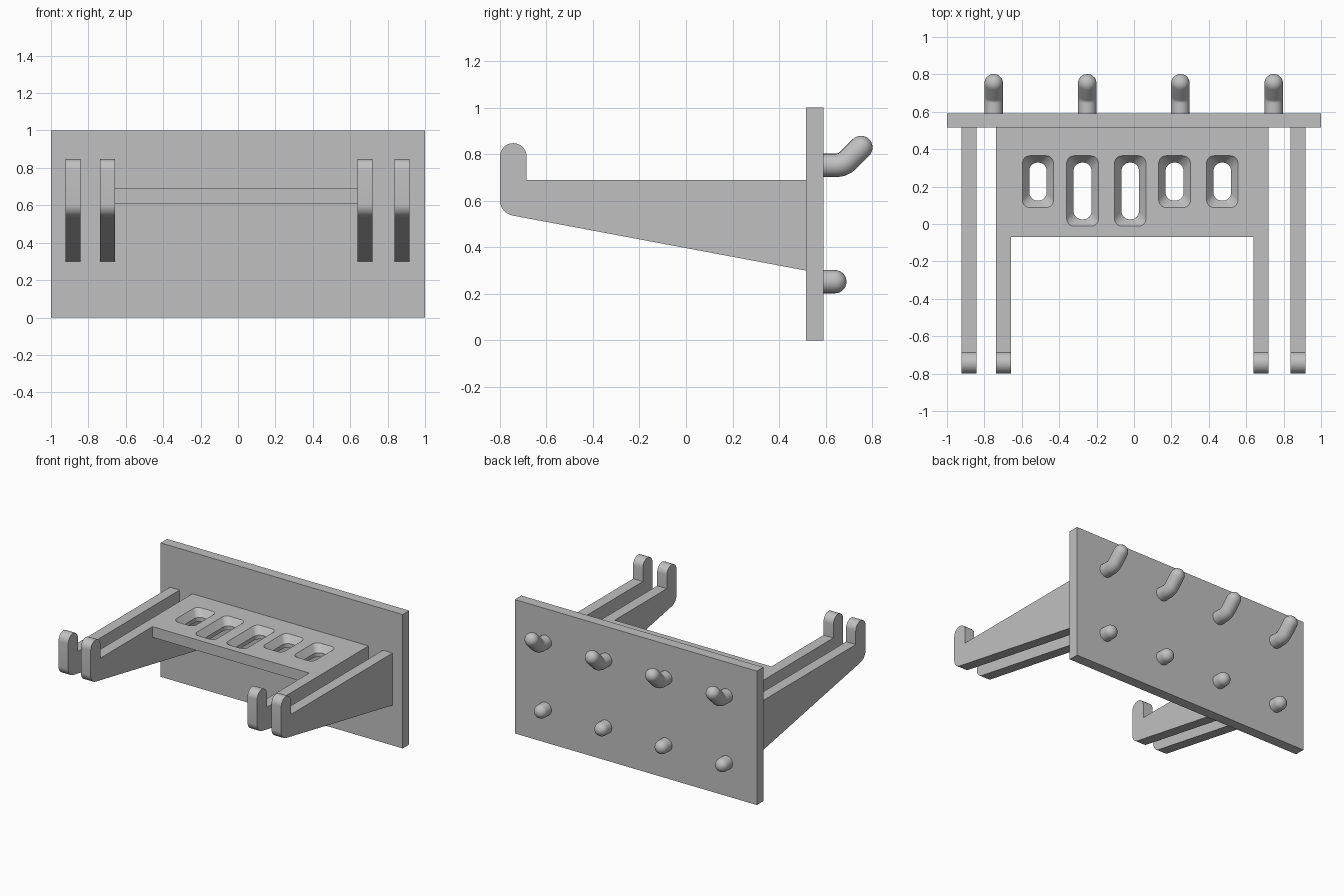
import bpy, bmesh, math
from mathutils import Vector

if "Cube" in bpy.data.objects:
    bpy.data.objects.remove(bpy.data.objects["Cube"])

grey = bpy.data.materials.new("matte_grey")
grey.diffuse_color = (0.53, 0.53, 0.53, 1)
grey.use_nodes = True
grey.node_tree.nodes["Principled BSDF"].inputs["Base Color"].default_value = grey.diffuse_color


def finish(bm, name, smooth=True):
    bmesh.ops.recalc_face_normals(bm, faces=bm.faces)
    mesh = bpy.data.meshes.new(name)
    bm.to_mesh(mesh)
    bm.free()
    mesh.materials.append(grey)
    ob = bpy.data.objects.new(name, mesh)
    bpy.context.collection.objects.link(ob)
    if smooth:
        shade(ob)
    return ob


def shade(ob):
    bpy.ops.object.select_all(action='DESELECT')
    ob.select_set(True)
    bpy.context.view_layer.objects.active = ob
    bpy.ops.object.shade_smooth_by_angle(angle=math.radians(30))


def loft(rings, name, smooth=True):
    """Skin equal-length loops of points and cap both ends."""
    bm = bmesh.new()
    loops = [[bm.verts.new(p) for p in r] for r in rings]
    n = len(loops[0])
    for a, b in zip(loops, loops[1:]):
        for i in range(n):
            j = (i + 1) % n
            bm.faces.new((a[i], a[j], b[j], b[i]))
    bm.faces.new(loops[0])
    bm.faces.new(loops[-1])
    return finish(bm, name, smooth)


def box(name, x0, x1, y0, y1, z0, z1):
    rect = [(x0, y0), (x1, y0), (x1, y1), (x0, y1)]
    return loft([[(x, y, z) for x, y in rect] for z in (z0, z1)], name, False)


def arc(cx, cy, r, a0, a1, steps):
    return [(cx + r * math.cos(math.radians(a0 + (a1 - a0) * i / steps)),
             cy + r * math.sin(math.radians(a0 + (a1 - a0) * i / steps)))
            for i in range(steps + 1)]


# Back plate
box("back_plate", -1, 1, 0.515, 0.592, 0, 1)

# Side profile of a bracket arm with upturned rounded tip (y, z)
profile = [(0.515, 0.30), (0.515, 0.69), (-0.685, 0.69)]
profile += arc(-0.7425, 0.79, 0.0575, 0, 180, 16)
profile += arc(-0.732, 0.603, 0.068, 180, 259, 10)


def arm(name, x0, x1):
    return loft([[(x, y, z) for y, z in profile] for x in (x0, x1)], name)


arm("outer_arm_left", -0.923, -0.843)
arm("outer_arm_right", 0.837, 0.917)
inner = [arm("inner_arm_left", -0.738, -0.657), arm("inner_arm_right", 0.638, 0.718)]

# Shelf joining the two inner arms
shelf = box("slotted_shelf", -0.657, 0.638, -0.07, 0.515, 0.61, 0.69)


def rounded_rect(x0, x1, y0, y1, r, z):
    pts = []
    for cx, cy, a in ((x1 - r, y1 - r, 0), (x0 + r, y1 - r, 90),
                      (x0 + r, y0 + r, 180), (x1 - r, y0 + r, 270)):
        pts += arc(cx, cy, r, a, a + 90, 8)
    return [(x, y, z) for x, y in pts]


# Countersunk slots cut through the shelf
INSET = 0.037
for i, (x0, x1, y0) in enumerate([(-0.597, -0.43, 0.088), (-0.36, -0.19, -0.012),
                                  (-0.104, 0.064, -0.012), (0.132, 0.302, 0.088),
                                  (0.388, 0.556, 0.088)]):
    y1 = 0.365
    wide = (x0, x1, y0, y1, 0.04)
    slim = (x0 + INSET, x1 - INSET, y0 + INSET, y1 - INSET, 0.044)
    cutter = loft([rounded_rect(*slim, 0.58), rounded_rect(*slim, 0.64),
                   rounded_rect(*wide, 0.69), rounded_rect(*wide, 0.73)], f"slot_cutter_{i + 1}")
    cutter.hide_render = True
    cutter.hide_set(True)
    mod = shelf.modifiers.new("slot", 'BOOLEAN')
    mod.operation = 'DIFFERENCE'
    mod.solver = 'EXACT'
    mod.object = cutter

# Bake the cuts, then drop the cutters
deps = bpy.context.evaluated_depsgraph_get()
shelf_mesh = bpy.data.meshes.new_from_object(shelf.evaluated_get(deps))
shelf.modifiers.clear()
shelf.data = shelf_mesh
for ob in [o for o in bpy.data.objects if o.name.startswith("slot_cutter")]:
    bpy.data.objects.remove(ob)
shade(shelf)


def peg(name, x, path, r=0.05, sides=24):
    """Round bar along a (y, z) path with a domed end."""
    pts = [Vector(p) for p in path]
    tans = [(pts[min(i + 1, len(pts) - 1)] - pts[max(i - 1, 0)]).normalized()
            for i in range(len(pts))]
    stations = [(p, t, r) for p, t in zip(pts, tans)]
    for k in range(1, 8):
        a = math.radians(k * 12.3)
        stations.append((pts[-1] + tans[-1] * r * math.sin(a), tans[-1], r * math.cos(a)))
    rings = []
    for p, t, rad in stations:
        ring = []
        for s in range(sides):
            a = 2 * math.pi * s / sides
            u, v = rad * math.cos(a), rad * math.sin(a)
            ring.append((x + u, p.x - t.y * v, p.y + t.x * v))
        rings.append(ring)
    loft(rings, name)


# Pegboard hooks above, straight pegs below
hook_path = [(0.58, 0.752)] + arc(0.645, 0.824, 0.072, 270, 315, 8) + [(0.752, 0.8291)]
for i, x in enumerate((-0.75, -0.25, 0.248, 0.747)):
    peg(f"upper_hook_{i + 1}", x, hook_path)
    peg(f"lower_peg_{i + 1}", x, [(0.58, 0.252), (0.64, 0.252)])
